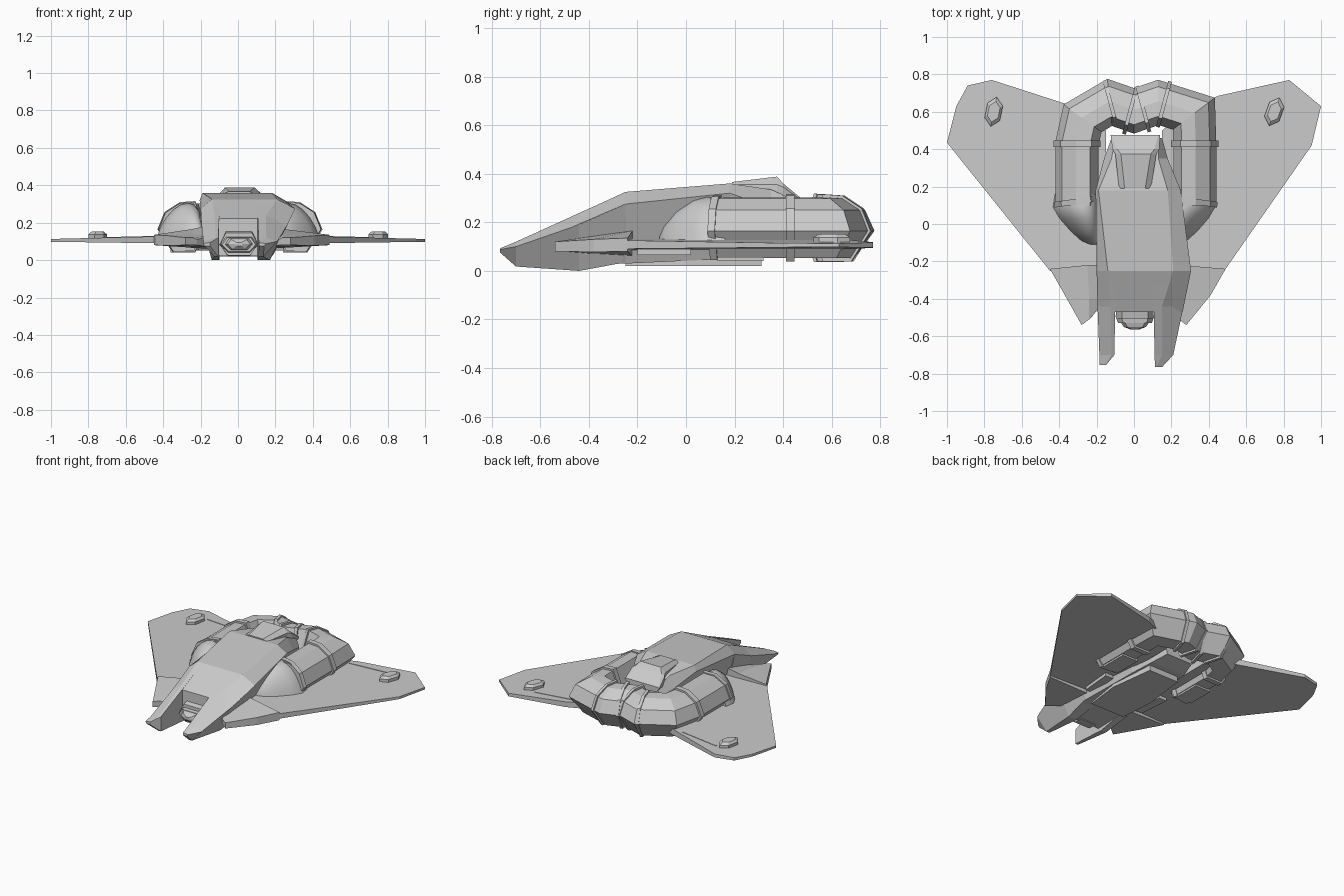
import bpy, bmesh, math
from mathutils import Vector


def make(name, bm):
    bmesh.ops.recalc_face_normals(bm, faces=bm.faces)
    me = bpy.data.meshes.new(name)
    bm.to_mesh(me)
    bm.free()
    ob = bpy.data.objects.new(name, me)
    bpy.context.collection.objects.link(ob)
    return ob


def loft(name, rings):
    """Skin a list of equal-length closed rings and cap both ends."""
    bm = bmesh.new()
    vs = [[bm.verts.new(p) for p in r] for r in rings]
    n = len(rings[0])
    for a, b in zip(vs, vs[1:]):
        for i in range(n):
            bm.faces.new((a[i], a[(i + 1) % n], b[(i + 1) % n], b[i]))
    bm.faces.new(vs[0])
    bm.faces.new(vs[-1])
    return make(name, bm)


def slab(name, outline, top, bottom):
    """Plate from an xy outline; top and bottom give z from |x|."""
    return loft(name, [[(x, y, f(abs(x))) for x, y in outline] for f in (bottom, top)])


def hexring(y, zt, tl, tr, zm, ml, mr, zb, bl, br):
    return [(tl, y, zt), (tr, y, zt), (mr, y, zm), (br, y, zb), (bl, y, zb), (ml, y, zm)]


# wings (the two tips differ a little)
wing_top = lambda x: 0.137 - 0.024 * x
wing_bot = lambda x: 0.084 + 0.014 * x
slab("wing_left", [(-0.15, 0.5), (-0.3, 0.62), (-0.42, 0.66), (-0.76, 0.77), (-0.89, 0.74),
                   (-0.95, 0.63), (-1, 0.435), (-0.45, -0.25), (-0.15, -0.27)], wing_top, wing_bot)
slab("wing_right", [(0.15, 0.5), (0.3, 0.62), (0.45, 0.685), (0.83, 0.77), (1, 0.63),
                    (0.95, 0.42), (0.49, -0.24), (0.15, -0.27)], wing_top, wing_bot)

# forward strakes, raised towards the hull at the rear
for s, n, xo in ((-1, "left", 0.45), (1, "right", 0.49)):
    loft("strake_" + n, [
        [(s * 0.15, -0.22, 0.185), (s * 0.25, -0.22, 0.165), (s * xo, -0.24, 0.135),
         (s * xo, -0.24, 0.08), (s * 0.15, -0.22, 0.06)],
        [(s * 0.15, -0.4, 0.13), (s * 0.24, -0.4, 0.14), (s * (xo - 0.08), -0.38, 0.13),
         (s * (xo - 0.08), -0.38, 0.078), (s * 0.15, -0.4, 0.07)],
        [(s * 0.22, -0.49, 0.11), (s * 0.24, -0.51, 0.12), (s * 0.28, -0.54, 0.12),
         (s * 0.28, -0.54, 0.08), (s * 0.22, -0.49, 0.08)]])

# main hull: faceted, heavier on its right side
loft("hull", [
    hexring(0.46, 0.285, -0.10, 0.13, 0.23, -0.12, 0.15, 0.08, -0.09, 0.11),
    hexring(0.35, 0.335, -0.12, 0.13, 0.26, -0.16, 0.18, 0.06, -0.12, 0.14),
    hexring(0.18, 0.360, -0.19, 0.18, 0.32, -0.205, 0.25, 0.05, -0.13, 0.16),
    hexring(-0.25, 0.325, -0.14, 0.21, 0.275, -0.20, 0.305, 0.03, -0.13, 0.19),
    hexring(-0.47, 0.222, -0.11, 0.13, 0.18, -0.19, 0.26, 0.025, -0.11, 0.14)])

# twin nose prongs, wedge-shaped below
def prong(name, rows):
    loft(name, [[(xi, y, zt), (xm, y, zt), (xo, y, zm), (xb, y, zb), (xi, y, zb)]
                for y, xi, xm, xo, xb, zt, zm, zb in rows])

prong("prong_left", [(-0.25, -0.1, -0.14, -0.2, -0.15, 0.324, 0.274, 0.035),
                     (-0.44, -0.1, -0.125, -0.195, -0.14, 0.238, 0.19, 0.0),
                     (-0.70, -0.105, -0.12, -0.185, -0.125, 0.12, 0.10, 0.018),
                     (-0.755, -0.15, -0.155, -0.185, -0.18, 0.093, 0.088, 0.075)])
prong("prong_right", [(-0.25, 0.1, 0.21, 0.305, 0.19, 0.324, 0.274, 0.035),
                      (-0.44, 0.105, 0.15, 0.265, 0.17, 0.238, 0.19, 0.0),
                      (-0.70, 0.11, 0.15, 0.21, 0.135, 0.12, 0.10, 0.018),
                      (-0.765, 0.112, 0.12, 0.15, 0.14, 0.093, 0.088, 0.075)])

# nose emitter in stepped frames
def nose_ring(y, w, zt, zb):
    zm, c = (zt + zb) / 2, 0.005
    return [(c - w * .7, y, zt), (c + w * .7, y, zt), (c + w, y, zm),
            (c + w * .6, y, zb), (c - w * .6, y, zb), (c - w, y, zm)]

for name, steps in (("nose_frame", [(-0.44, .1, .16, .02), (-0.505, .1, .145, .025)]),
                    ("nose_collar", [(-0.49, .105, .125, .04), (-0.53, .09, .12, .045)]),
                    ("nose_emitter", [(-0.52, .08, .12, .05), (-0.55, .06, .11, .06),
                                      (-0.565, .02, .095, .075)])):
    loft(name, [nose_ring(*r) for r in steps])

# raised cockpit hump with an overhanging rear edge
loft("cockpit_hump", [
    hexring(0.19, 0.366, -0.05, 0.06, 0.355, -0.08, 0.09, 0.32, -0.08, 0.09),
    hexring(0.375, 0.388, -0.07, 0.09, 0.355, -0.10, 0.12, 0.30, -0.10, 0.12),
    hexring(0.40, 0.36, -0.09, 0.11, 0.345, -0.115, 0.135, 0.28, -0.11, 0.13),
    hexring(0.475, 0.298, -0.12, 0.13, 0.29, -0.125, 0.14, 0.26, -0.10, 0.12)])

# horseshoe duct: faceted section, sloping outwards, swept round the tail
SECTION = [(-0.115, 0.18), (-0.07, 0.303), (0.005, 0.298), (0.08, 0.25),
           (0.115, 0.165), (0.04, 0.052), (-0.07, 0.052)]

def sweep(name, path, grow=1.0):
    pts = [Vector(p) for p in path]
    rings = []
    for i, p in enumerate(pts):
        a = (p - pts[i - 1]).normalized() if i else (pts[1] - p).normalized()
        b = (pts[i + 1] - p).normalized() if i < len(pts) - 1 else a
        t = (a + b).normalized()
        m = Vector((-t.y, t.x)) / max(0.75, t.dot(a))
        rings.append([(p.x + m.x * o * grow, p.y + m.y * o * grow, 0.178 + (z - 0.178) * grow)
                      for o, z in SECTION])
    return loft(name, rings)

sweep("rear_duct", [(-0.305, 0.10), (-0.305, 0.43), (-0.275, 0.565), (-0.13, 0.65), (0, 0.605),
                    (0.13, 0.65), (0.32, 0.59), (0.325, 0.43), (0.325, 0.10)])
# clamps: position, direction in degrees, length, growth
for i, (x, y, d, l, g) in enumerate([(-0.305, 0.43, 90, .035, 1.1), (0.325, 0.43, -90, .035, 1.1),
                                     (-0.305, 0.12, 98, .03, 1.06), (0.325, 0.12, -98, .03, 1.06),
                                     (-0.125, 0.645, 15, .02, 1.1), (-0.02, 0.605, -15, .02, 1.12),
                                     (0.05, 0.615, 15, .02, 1.1), (0.16, 0.64, -15, .02, 1.1)]):
    v = Vector((math.cos(math.radians(d)), math.sin(math.radians(d)))) * l / 2
    sweep("duct_clamp_%d" % i, [Vector((x, y)) - v, Vector((x, y)) + v], g)

# smooth intake fairings in front of the duct legs, peaking inboard
for s, n in ((-1, "left"), (1, "right")):
    rings = []
    for y, cx, w, h in ((0.16, .315, .11, .165), (0.09, .32, .115, .185), (0.03, .30, .10, .17),
                        (-0.04, .27, .07, .125), (-0.09, .24, .045, .065), (-0.11, .22, .02, .02)):
        arc = [k * math.pi / 10 for k in range(11)]
        rings.append([(s * (cx + w * (math.cos(a) - 0.45 * math.sin(a))), y,
                       0.12 + h * math.sin(a)) for a in arc])
    ob = loft("intake_fairing_" + n, rings)
    bpy.context.view_layer.objects.active = ob
    ob.select_set(True)
    bpy.ops.object.shade_smooth_by_angle(angle=math.radians(40))
    ob.select_set(False)

# wing-tip pods: elongated hexagonal domes, with a thin panel rib
def pod_ring(cx, cy, tilt, r, z):
    out = []
    for k in range(6):
        u = r * .048 * math.sin(k * math.pi / 3)
        v = r * .08 * math.cos(k * math.pi / 3)
        out.append((cx + u * math.cos(tilt) - v * math.sin(tilt),
                    cy + u * math.sin(tilt) + v * math.cos(tilt), z))
    return out

for s, n, tilt in ((-1, "left", -0.2), (1, "right", -0.35)):
    loft("wing_pod_" + n, [pod_ring(s * .75, 0.6, tilt, r, z)
                           for r, z in ((1, 0.105), (1, 0.138), (.7, 0.152))])
    loft("wing_rib_" + n, [[(s * x, y + d, z) for d, z in ((-.006, .11), (.006, .11), (.006, h), (-.006, h))]
                           for x, y, h in ((0.42, 0.63, .13), (0.70, 0.665, .123))])

# belly keel, side rails and duct feet
slab("belly_keel", [(-0.12, -0.25), (0.14, -0.25), (0.17, 0.0), (0.13, 0.31), (-0.1, 0.31), (-0.14, 0.0)],
     lambda x: 0.07, lambda x: 0.02)
for s, n in ((-1, "left"), (1, "right")):
    slab("belly_rail_" + n, [(s * .17, -.2), (s * .23, -.2), (s * .25, .02), (s * .19, .02)],
         lambda x: 0.1, lambda x: 0.065)
    slab("duct_foot_" + n, [(s * .24, .13), (s * .36, .13), (s * .36, .32), (s * .24, .32)],
         lambda x: 0.1, lambda x: 0.04)
